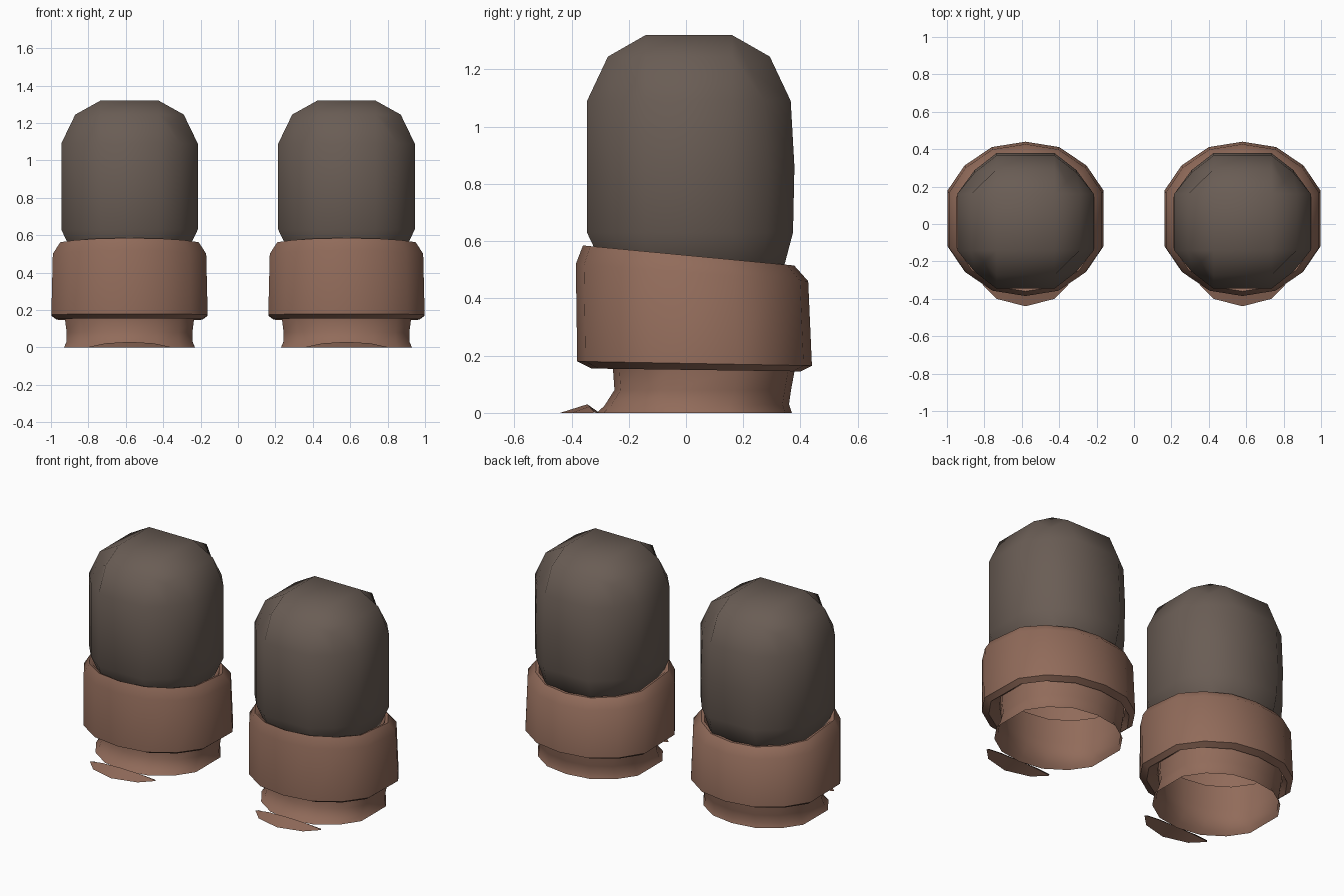
import bpy, bmesh, math

if "Cube" in bpy.data.objects:
    bpy.data.objects.remove(bpy.data.objects["Cube"])

CENTRE_X = 0.58


def material(name, rgb):
    m = bpy.data.materials.new(name)
    m.diffuse_color = (*rgb, 1)
    m.use_nodes = True
    m.node_tree.nodes["Principled BSDF"].inputs["Base Color"].default_value = m.diffuse_color
    return m


LEATHER = material("brown leather", (0.285, 0.148, 0.103))
CLOTH = material("dark cloth", (0.143, 0.109, 0.09))

# quarter of the 14-sided oval section, back to side
QUARTER = [(0, 1), (0.43, 0.93), (0.78, 0.69), (1, 0.36)]
HALF = QUARTER + [(x, -y) for x, y in QUARTER[::-1]]
SECTION = HALF + [(-x, y) for x, y in HALF[-2:0:-1]]


def finish(bm, name, mat, angle=40):
    me = bpy.data.meshes.new(name)
    bm.to_mesh(me)
    bm.free()
    me.materials.append(mat)
    ob = bpy.data.objects.new(name, me)
    bpy.context.collection.objects.link(ob)
    bpy.ops.object.select_all(action='DESELECT')
    ob.select_set(True)
    bpy.context.view_layer.objects.active = ob
    bpy.ops.object.shade_smooth_by_angle(angle=math.radians(angle))


def skin(bm, rows, closed):
    """Join neighbouring rows of points with quads."""
    vs = [[bm.verts.new(p) for p in row] for row in rows]
    n = len(vs[0])
    for a, b in zip(vs, vs[1:]):
        for i in range(n if closed else n - 1):
            j = (i + 1) % n
            bm.faces.new((a[i], a[j], b[j], b[i]))


def ring(cx, rx, y_front, y_back, z_front, z_back):
    """Tilted oval ring with a point at the front and at the back."""
    pts = []
    for u, v in SECTION:
        t = (1 + v) / 2
        pts.append((cx + rx * u, y_front + (y_back - y_front) * t,
                    z_front + (z_back - z_front) * t))
    return pts


def oval_tube(name, cx, rings):
    bm = bmesh.new()
    skin(bm, [ring(cx, *r) for r in rings], True)
    finish(bm, name, LEATHER)


def trouser_leg(name, cx):
    """Rounded block made from a cube with a 3 x 3 grid on each side."""
    bm = bmesh.new()
    bmesh.ops.create_cube(bm, size=2)
    bmesh.ops.subdivide_edges(bm, edges=bm.edges[:], cuts=2, use_grid_fill=True)
    for v in bm.verts:
        ext = sum(abs(c) > 0.9 for c in v.co)
        at_end = abs(v.co.z) > 0.9
        outer = {1: 0.365, 2: 0.29 if at_end else 0.272, 3: 0.22}[ext]
        drop = {1: 0.0, 2: 0.075, 3: 0.12}[ext]
        x, y = (math.copysign(outer if abs(c) > 0.9 else 0.155, c) for c in v.co[:2])
        z = 0.86 + math.copysign(0.46 - drop if at_end else 0.23, v.co.z)
        y = y * 0.975 + 0.01
        # the back of the lower end tapers less
        if v.co.z < 0 and y > 0.2:
            y += 0.04 if at_end else 0.008
        v.co = (cx + x, y, z)
    # slight bulge at the back
    geom = bm.verts[:] + bm.edges[:] + bm.faces[:]
    cut = bmesh.ops.bisect_plane(bm, geom=geom, plane_co=(0, 0, 0.86), plane_no=(0, 0, 1))
    for v in cut["geom_cut"]:
        if isinstance(v, bmesh.types.BMVert) and v.co.y > 0.2:
            v.co.y += 0.009
    finish(bm, name, CLOTH, 60)


def toe_tip(name, cx):
    """Low crescent in front of the boot: outer edge, ridge, inner edge."""
    outer = [(0.23, -0.325, 0), (0.155, -0.40, 0), (0, -0.44, 0)]
    ridge = [(0.225, -0.32, 0.001), (0.13, -0.338, 0.022), (0, -0.345, 0.03)]
    inner = [(0.22, -0.312, 0), (0.13, -0.305, 0.002), (0, -0.312, 0.005)]
    rows = []
    for half in (outer, ridge, inner):
        full = [(-x, y, z) for x, y, z in half] + half[-2::-1]
        rows.append([(cx + x, y, z) for x, y, z in full])
    bm = bmesh.new()
    skin(bm, rows, False)
    finish(bm, name, LEATHER)


# rings: half width, front y, back y, front z, back z
CUFF = [
    (0.31, -0.27, 0.33, 0.50, 0.44),
    (0.352, -0.34, 0.36, 0.575, 0.515),
    (0.37, -0.36, 0.378, 0.585, 0.515),
    (0.41, -0.385, 0.427, 0.52, 0.46),
    (0.418, -0.38, 0.44, 0.18, 0.165),
    (0.39, -0.33, 0.40, 0.155, 0.145),
    (0.35, -0.264, 0.388, 0.18, 0.18),
]
SHAFT = [
    (0.346, -0.26, 0.385, 0.30, 0.30),
    (0.345, -0.255, 0.38, 0.15, 0.15),
    (0.336, -0.25, 0.367, 0.08, 0.08),
    (0.338, -0.285, 0.36, 0.025, 0.03),
    (0.35, -0.312, 0.37, 0.0, 0.0),
]

for side, cx in (("left", CENTRE_X), ("right", -CENTRE_X)):
    trouser_leg(side + "_trouser_leg", cx)
    oval_tube(side + "_boot_cuff", cx, CUFF)
    oval_tube(side + "_boot_shaft", cx, SHAFT)
    toe_tip(side + "_boot_toe", cx)
